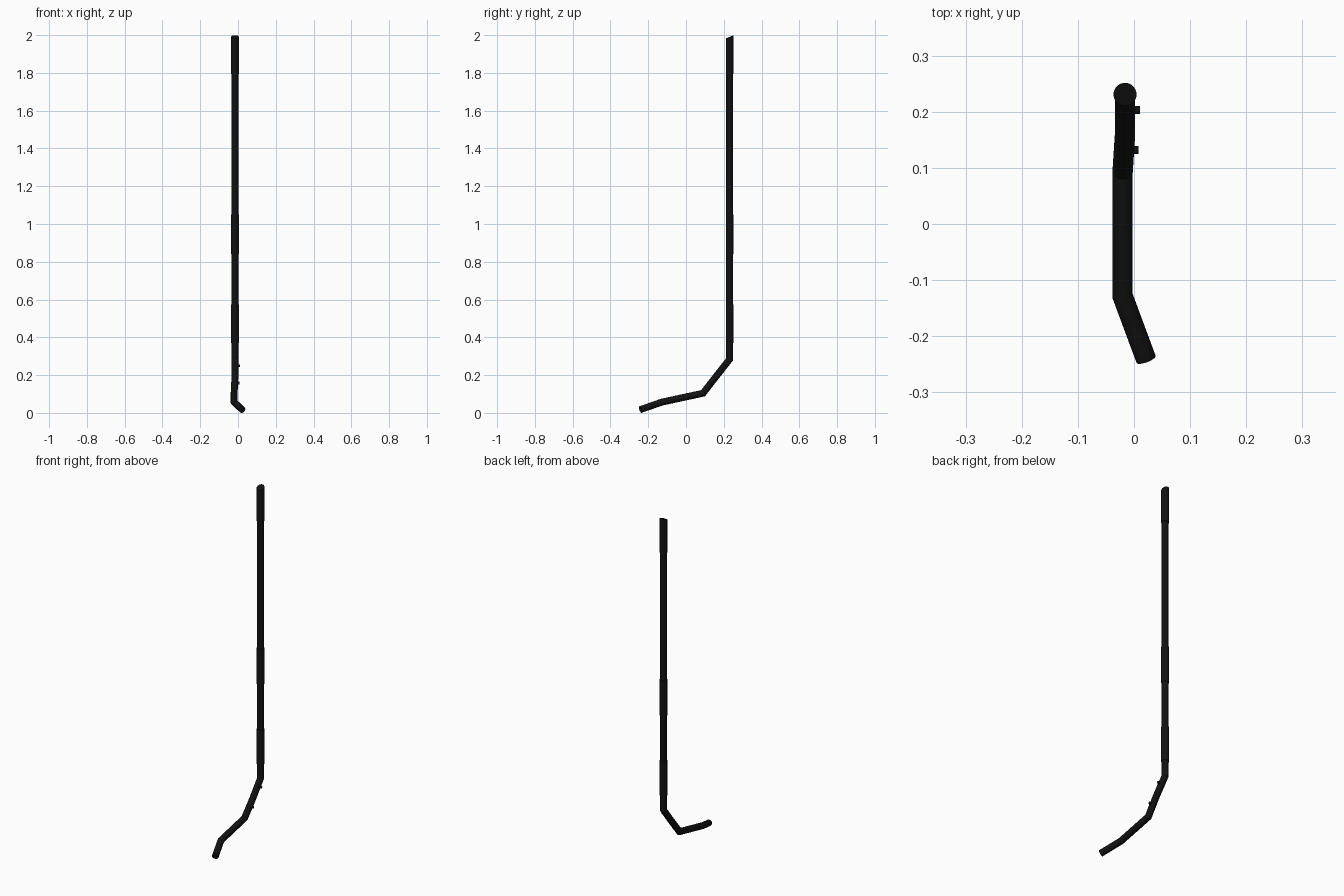
import bpy, bmesh, math
from mathutils import Vector

if "Cube" in bpy.data.objects:
    bpy.data.objects.remove(bpy.data.objects["Cube"])

SIDES = 32
black = bpy.data.materials.new("black")
black.diffuse_color = (0.006, 0.006, 0.006, 1)
black.use_nodes = True
black.node_tree.nodes["Principled BSDF"].inputs["Base Color"].default_value = black.diffuse_color


def tube(name, points, radius, end_normal=None):
    """Sweep a round section along straight runs with mitred corners."""
    pts = [Vector(p) for p in points]
    dirs = [(b - a).normalized() for a, b in zip(pts, pts[1:])]
    d = dirs[0]
    u = d.orthogonal().normalized()
    v = d.cross(u)
    ring = [pts[0] + radius * (math.cos(t) * u + math.sin(t) * v)
            for t in (2 * math.pi * i / SIDES for i in range(SIDES))]
    bm = bmesh.new()
    rows = [[bm.verts.new(c) for c in ring]]
    for i, d in enumerate(dirs):
        if i + 1 < len(dirs):
            n = d + dirs[i + 1]
        else:
            n = Vector(end_normal) if end_normal else d
        # slide the ring along the run until it meets the cutting plane
        ring = [c + d * ((pts[i + 1] - c).dot(n) / d.dot(n)) for c in ring]
        rows.append([bm.verts.new(c) for c in ring])
    for a, b in zip(rows, rows[1:]):
        for i in range(SIDES):
            j = (i + 1) % SIDES
            bm.faces.new((a[i], a[j], b[j], b[i]))
    bm.faces.new(rows[0][::-1])
    bm.faces.new(rows[-1])
    bmesh.ops.recalc_face_normals(bm, faces=bm.faces)
    mesh = bpy.data.meshes.new(name)
    bm.to_mesh(mesh)
    bm.free()
    mesh.materials.append(black)
    ob = bpy.data.objects.new(name, mesh)
    bpy.context.collection.objects.link(ob)
    bpy.context.view_layer.objects.active = ob
    ob.select_set(True)
    bpy.ops.object.shade_smooth_by_angle(angle=math.radians(20))
    ob.select_set(False)
    return ob


X, Y = -0.0160, 0.231

# bent pole, from the foot up to the top
tube("bent_pole", [(0.0215, -0.241, 0.0175), (-0.0205, -0.128, 0.057),
                   (-0.0205, 0.09, 0.104), (X, 0.16, 0.194),
                   (X, Y, 0.284), (X, Y, 1.95)], 0.0182)

# sleeves around the straight shaft; the top one is cut at a slant
tube("top_sleeve", [(X, Y, 1.795), (X, Y, 1.991)], 0.0205, (0, -0.4, 1))
for name, low, high in (("middle_sleeve", 0.84, 1.05), ("lower_sleeve", 0.37, 0.575)):
    tube(name, [(X, Y, low), (X, Y, high)], 0.0205)

# two small side pegs on the sloping run
for name, y, z, tip in (("upper_peg", 0.203, 0.249, 0.011), ("lower_peg", 0.132, 0.158, 0.008)):
    tube(name, [(X, y, z), (tip, y, z)], 0.007)
